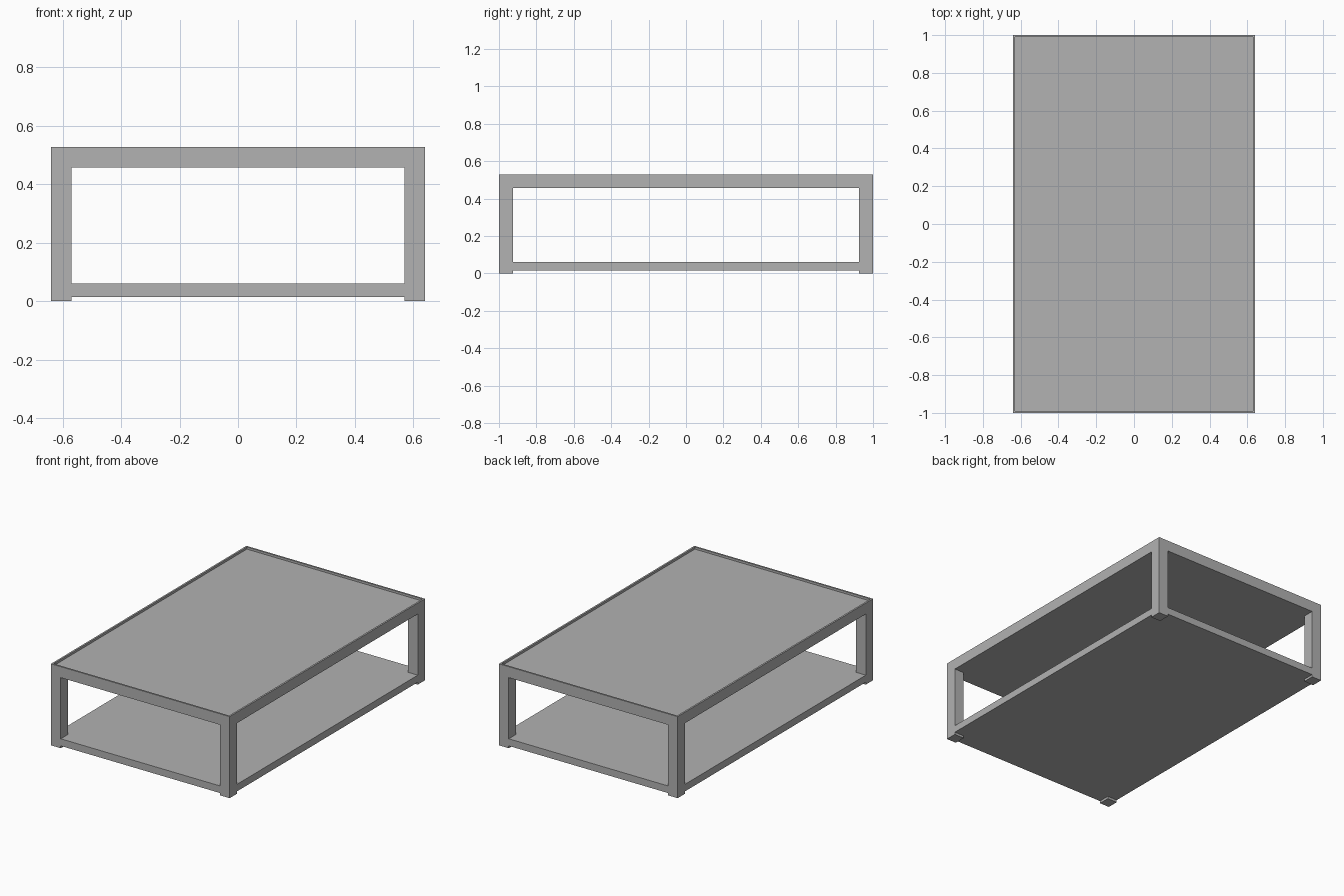
import bpy
import bmesh

if "Cube" in bpy.data.objects:
    bpy.data.objects.remove(bpy.data.objects["Cube"])

HX, HY = 0.64, 1.0            # half width, half length
LEG_X, LEG_Y = 0.07, 0.074    # leg section
TOP, APRON = 0.528, 0.457     # table top heights
SHELF_LO, SHELF_HI = 0.015, 0.061
RIM, RECESS = 0.016, 0.014    # lip around the table top

grey = bpy.data.materials.new("dark_grey")
grey.diffuse_color = (0.445, 0.445, 0.445, 1)
grey.use_nodes = True
grey.node_tree.nodes["Principled BSDF"].inputs["Base Color"].default_value = grey.diffuse_color


def finish(name, bm):
    bmesh.ops.recalc_face_normals(bm, faces=bm.faces[:])
    mesh = bpy.data.meshes.new(name)
    bm.to_mesh(mesh)
    bm.free()
    mesh.materials.append(grey)
    obj = bpy.data.objects.new(name, mesh)
    bpy.context.collection.objects.link(obj)


def prism(outline, z0, z1):
    """Solid from a flat outline; returns the bmesh and its top face."""
    bm = bmesh.new()
    low = [bm.verts.new((x, y, z0)) for x, y in outline]
    high = [bm.verts.new((x, y, z1)) for x, y in outline]
    bm.faces.new(low[::-1])
    top = bm.faces.new(high)
    n = len(outline)
    for i in range(n):
        j = (i + 1) % n
        bm.faces.new((low[i], low[j], high[j], high[i]))
    bm.normal_update()
    return bm, top


def rect(x0, x1, y0, y1):
    return [(x0, y0), (x1, y0), (x1, y1), (x0, y1)]


# Table top with a thin raised lip around a recessed panel
bm, top = prism(rect(-HX, HX, -HY, HY), APRON, TOP)
bmesh.ops.inset_region(bm, faces=[top], thickness=RIM)
panel = bmesh.ops.extrude_discrete_faces(bm, faces=[top])["faces"][0]
bmesh.ops.translate(bm, vec=(0, 0, -RECESS), verts=panel.verts[:])
finish("table_top", bm)

# Four legs
for sy, yname in ((-1, "front"), (1, "back")):
    for sx, xname in ((-1, "left"), (1, "right")):
        xs = sorted((sx * HX, sx * (HX - LEG_X)))
        ys = sorted((sy * HY, sy * (HY - LEG_Y)))
        bm, _ = prism(rect(*xs, *ys), 0, APRON)
        finish(f"{yname}_{xname}_leg", bm)

# Lower shelf, notched around the legs and flush with their outsides
a, b = HX - LEG_X, HY - LEG_Y
outline = [(-a, -HY), (a, -HY), (a, -b), (HX, -b), (HX, b), (a, b),
           (a, HY), (-a, HY), (-a, b), (-HX, b), (-HX, -b), (-a, -b)]
bm, _ = prism(outline, SHELF_LO, SHELF_HI)
finish("lower_shelf", bm)
